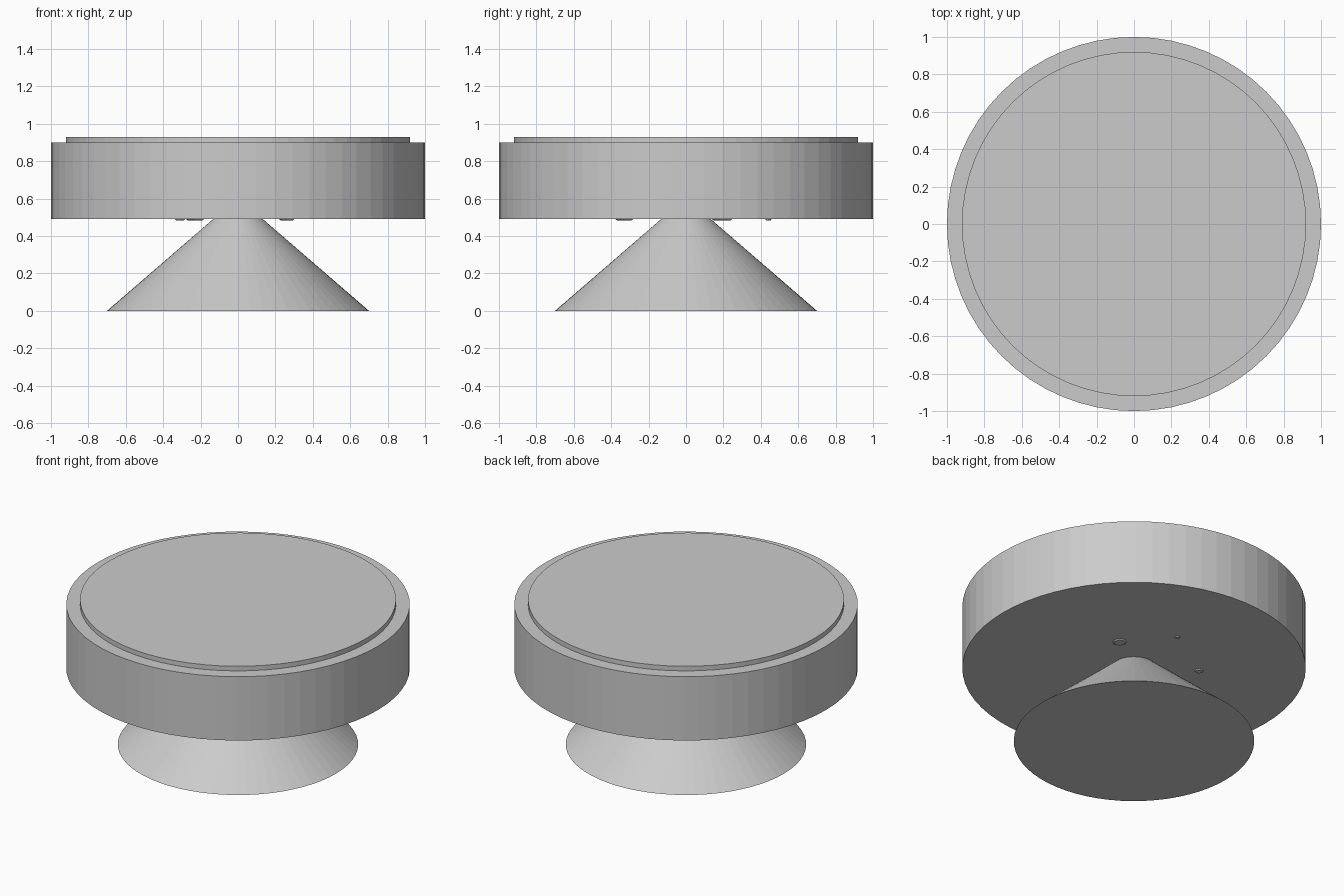
import bpy

if "Cube" in bpy.data.objects:
    bpy.data.objects.remove(bpy.data.objects["Cube"])

SIDES = 64


def disc(name, r_bottom, r_top, z0, z1, x=0, y=0, sides=SIDES):
    """Upright cylinder or cone frustum between two heights."""
    bpy.ops.mesh.primitive_cone_add(vertices=sides, radius1=r_bottom, radius2=r_top,
                                    depth=z1 - z0, location=(x, y, (z0 + z1) / 2))
    bpy.context.object.name = name


# Conical foot, its tip buried in the seat
disc("foot", 0.70, 0.0, 0.0, 0.605)

# Thick round seat body and thin raised top pad
disc("seat_body", 1.0, 1.0, 0.49, 0.90)
disc("top_pad", 0.92, 0.92, 0.88, 0.93)

# Small lumps just breaking through the underside: x, y, radius
lumps = [(0.26, 0.18, 0.055), (0.04, 0.44, 0.022),
         (-0.31, 0.22, 0.035), (-0.23, -0.33, 0.065)]
for i, (x, y, r) in enumerate(lumps):
    disc(f"underside_lump_{i + 1}", r * 0.6, r, 0.484, 0.50, x, y, 8)
